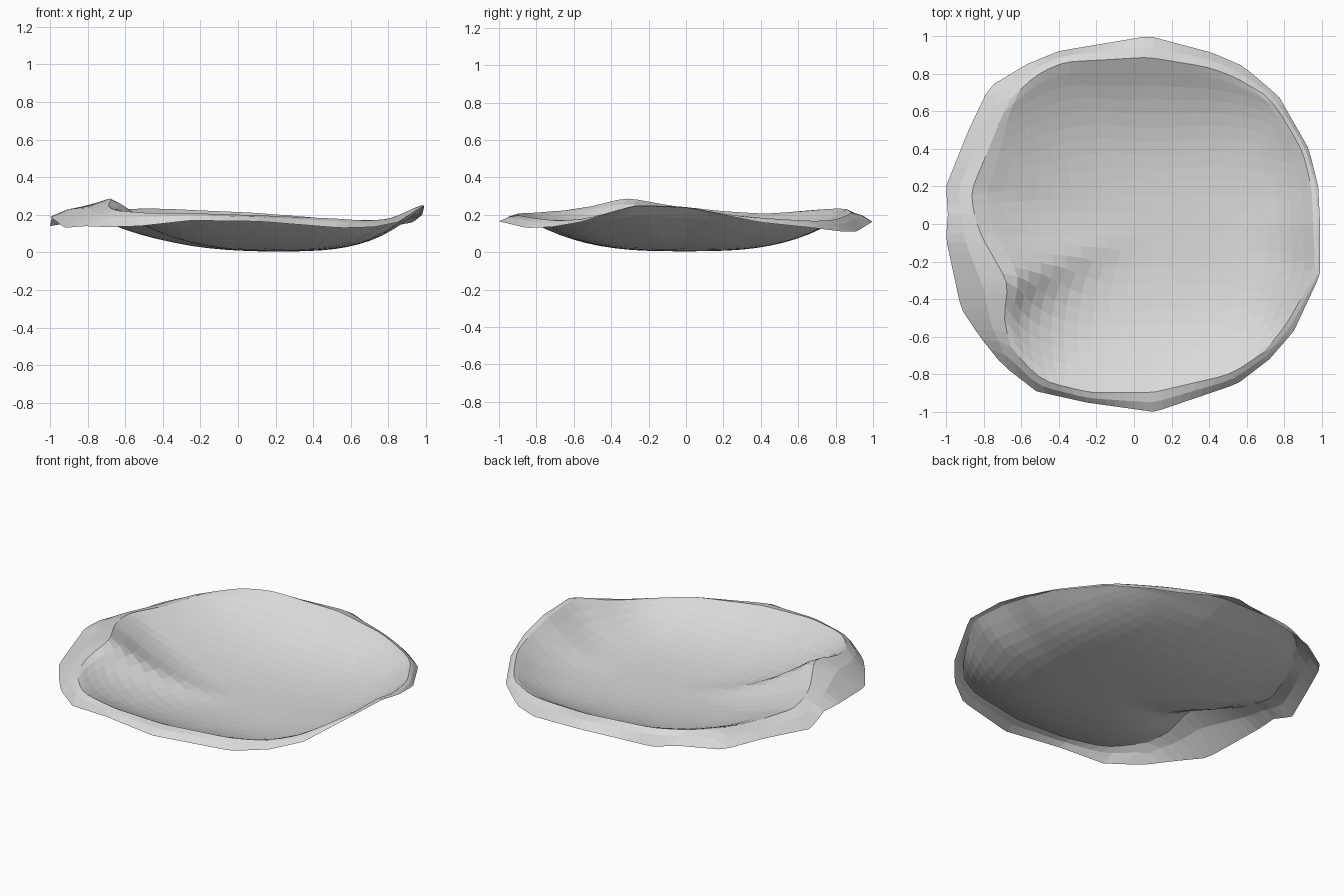
import bpy
import bmesh
import math
from mathutils import Vector

RINGS = 14            # square rings of the grid
CREST = 12 / RINGS    # ring on which the rim crest lies
CENTRE = Vector((0.19, -0.01, 0.005))

# Rim stations: outer edge x, y, z, then crest fraction of radius and crest height
STATIONS = [
    (0.99, 0.00, 0.24, 0.97, 0.245),
    (0.98, 0.20, 0.20, 0.97, 0.21),
    (0.93, 0.40, 0.16, 0.97, 0.19),
    (0.77, 0.68, 0.13, 0.96, 0.17),
    (0.58, 0.84, 0.11, 0.93, 0.175),
    (0.42, 0.91, 0.11, 0.92, 0.195),
    (0.08, 1.00, 0.165, 0.89, 0.22),
    (-0.40, 0.92, 0.145, 0.94, 0.24),
    (-0.57, 0.85, 0.165, 0.93, 0.24),
    (-0.77, 0.73, 0.15, 0.87, 0.225),
    (-0.88, 0.50, 0.16, 0.86, 0.21),
    (-1.00, 0.20, 0.14, 0.87, 0.23),
    (-0.99, 0.05, 0.19, 0.86, 0.245),
    (-1.00, -0.08, 0.19, 0.81, 0.255),
    (-0.92, -0.45, 0.13, 0.71, 0.305),
    (-0.82, -0.60, 0.14, 0.84, 0.25),
    (-0.70, -0.75, 0.135, 0.91, 0.225),
    (-0.52, -0.89, 0.14, 0.94, 0.215),
    (-0.25, -0.95, 0.17, 0.95, 0.215),
    (0.11, -1.00, 0.165, 0.90, 0.205),
    (0.55, -0.85, 0.13, 0.94, 0.185),
    (0.72, -0.72, 0.135, 0.95, 0.17),
    (0.85, -0.57, 0.16, 0.95, 0.18),
    (0.99, -0.27, 0.25, 0.98, 0.255),
]


def turn(angle):
    return angle % math.tau


RIM = []
for x, y, z, fraction, height in STATIONS:
    edge = Vector((x, y, z))
    crest = Vector((x * fraction, y * fraction, height))
    RIM.append((turn(math.atan2(y, x)), edge, crest))
RIM.sort(key=lambda station: station[0])


def rim_at(angle):
    """Edge and crest points, blended between the neighbouring stations."""
    for i, (start, edge, crest) in enumerate(RIM):
        stop, next_edge, next_crest = RIM[(i + 1) % len(RIM)]
        span, offset = turn(stop - start), turn(angle - start)
        if offset <= span:
            f = offset / span
            return edge.lerp(next_edge, f), crest.lerp(next_crest, f)
    return RIM[0][1], RIM[0][2]


def to_disc(u, v):
    """Round a square off into a disc."""
    return Vector((u * math.sqrt(1 - v * v / 2), v * math.sqrt(1 - u * u / 2)))


def surface(u, v):
    s = max(abs(u), abs(v))
    if s < 1e-6:
        return CENTRE.copy()
    scale = max(s, CREST)
    disc = to_disc(u / scale, v / scale)
    edge, crest = rim_at(math.atan2(disc.y, disc.x))
    if s > CREST + 1e-5:
        # flared lip, rounded over outside the crest
        w = (s - CREST) / (1 - CREST)
        point = crest.lerp(edge, w)
        point.z = crest.z + (edge.z - crest.z) * w ** 1.5
        return point
    # hollow rising ever steeper to the crest, more gently on the right
    e = min(disc.length, 1)
    point = CENTRE.lerp(crest, e)
    power = 2.85 + 0.5 * disc.x / disc.length
    point.z = CENTRE.z + (crest.z - CENTRE.z) * e ** power
    return point


cube = bpy.data.objects.get("Cube")
if cube:
    bpy.data.objects.remove(cube, do_unlink=True)

# Pale grey material
grey = bpy.data.materials.new("pale_grey")
grey.use_nodes = True
colour = (0.7, 0.7, 0.7, 1)
grey.diffuse_color = colour
shader = next(n for n in grey.node_tree.nodes if n.type == "BSDF_PRINCIPLED")
shader.inputs["Base Color"].default_value = colour

# Shallow dish with an uneven rim, flat shaded
bm = bmesh.new()
bmesh.ops.create_grid(bm, x_segments=2 * RINGS, y_segments=2 * RINGS, size=1)
for vert in bm.verts:
    vert.co = surface(vert.co.x, vert.co.y)

# Soften the crest, keeping the outer edge in place
inner = [vert for vert in bm.verts if not vert.is_boundary]
bmesh.ops.smooth_vert(bm, verts=inner, factor=0.5,
                      use_axis_x=True, use_axis_y=True, use_axis_z=True)

mesh = bpy.data.meshes.new("shallow_dish")
bm.to_mesh(mesh)
bm.free()
mesh.materials.append(grey)
dish = bpy.data.objects.new("shallow_dish", mesh)
bpy.context.collection.objects.link(dish)
